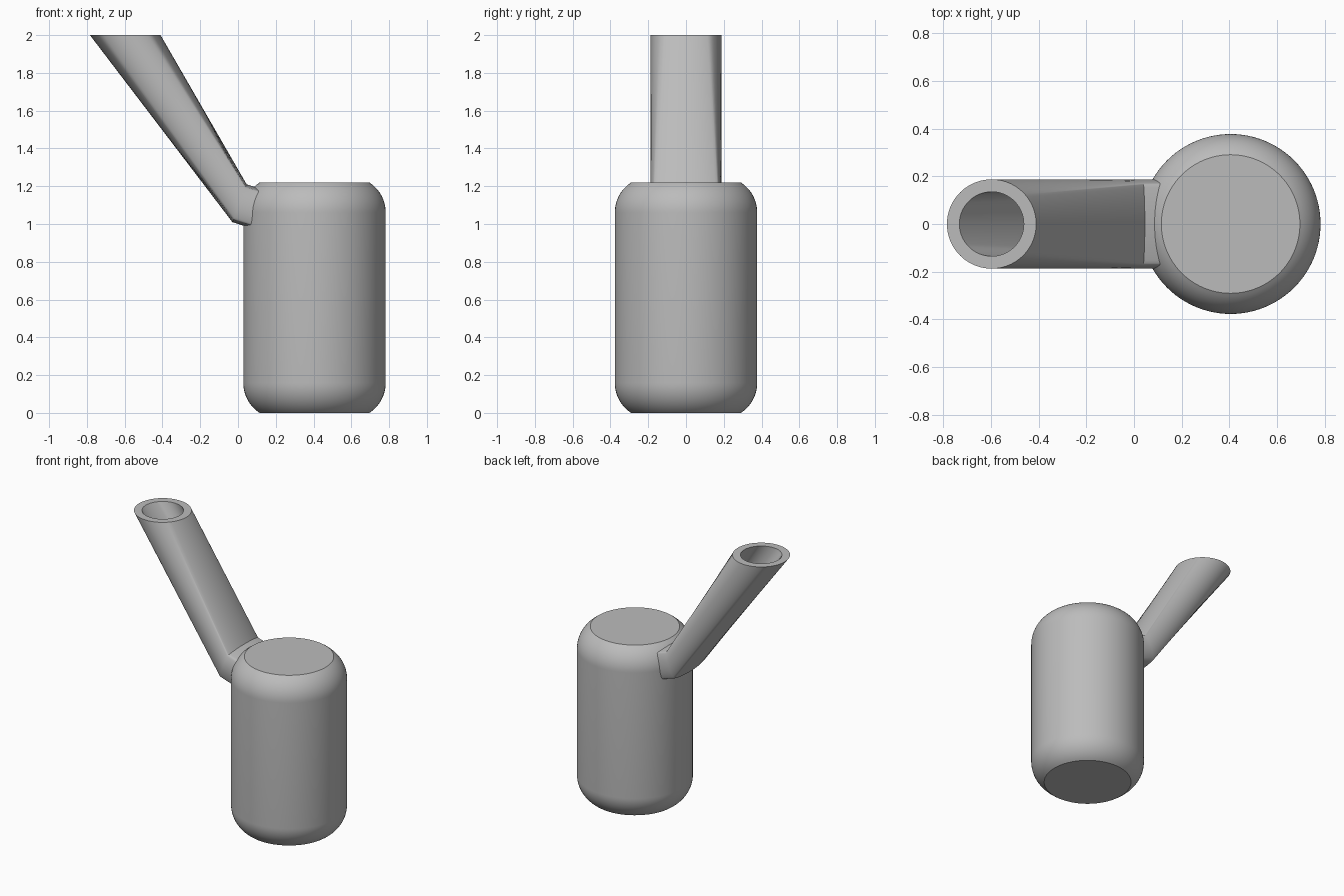
import bpy, bmesh, math
from mathutils import Vector

cube = bpy.data.objects.get("Cube")
if cube:
    bpy.data.objects.remove(cube, do_unlink=True)

grey = bpy.data.materials.new("plain_grey")
grey.use_nodes = True
colour = (0.5, 0.5, 0.5, 1)
grey.diffuse_color = colour
grey.node_tree.nodes["Principled BSDF"].inputs["Base Color"].default_value = colour

SIDES = 96


def loft(name, rings):
    """Skin closed rings of points in order and cap both ends."""
    bm = bmesh.new()
    loops = [[bm.verts.new(p) for p in ring] for ring in rings]
    for a, b in zip(loops, loops[1:]):
        for i in range(SIDES):
            j = (i + 1) % SIDES
            bm.faces.new((a[i], a[j], b[j], b[i]))
    bm.faces.new(loops[0][::-1])
    bm.faces.new(loops[-1])
    bmesh.ops.recalc_face_normals(bm, faces=bm.faces)
    mesh = bpy.data.meshes.new(name)
    bm.to_mesh(mesh)
    bm.free()
    mesh.materials.append(grey)
    obj = bpy.data.objects.new(name, mesh)
    bpy.context.collection.objects.link(obj)
    bpy.ops.object.select_all(action="DESELECT")
    obj.select_set(True)
    bpy.context.view_layer.objects.active = obj
    bpy.ops.object.shade_smooth_by_angle(angle=math.radians(30))
    return obj


def ring(centre, up, half_y, half_up, corner=None):
    """Ellipse, or rounded rectangle when a corner radius is given."""
    centre, up = Vector(centre), Vector(up).normalized()
    points = []
    for i in range(SIDES):
        t = math.tau * i / SIDES
        c, s = math.cos(t), math.sin(t)
        if corner:
            spread = lambda k: max(-1, min(1, 1.5 * k))
            y = corner * c + (half_y - corner) * spread(c)
            h = corner * s + (half_up - corner) * spread(s)
        else:
            y, h = half_y * c, half_up * s
        points.append(centre + Vector((0, y, 0)) + up * h)
    return points


# Body: cylinder with rounded shoulders that stop at flat ends
RADIUS, HEIGHT, FILLET, SWEEP, STEPS = 0.377, 1.22, 0.19, math.radians(57), 12
arc = [(RADIUS - FILLET * (1 - math.cos(SWEEP * k / STEPS)),
        FILLET * (math.sin(SWEEP) - math.sin(SWEEP * k / STEPS)))
       for k in range(STEPS, -1, -1)]
profile = arc + [(r, HEIGHT - z) for r, z in reversed(arc)]
loft("body", [ring((0.405, 0, z), (1, 0, 0), r, r) for r, z in profile])

# Spout: neck inside the body, bend, slanted tube to a level rim, then the bore
bend, slant = Vector((0.008, 0, 1.11)), (0.075, 0, 0.2)
mouth, level = (-0.597, 0, 2), (1, 0, 0)
loft("spout", [
    ring(bend + Vector((0.22, 0, -0.07)), slant, 0.187, 0.107, 0.06),
    ring(bend, slant, 0.187, 0.107, 0.06),
    ring(mouth, level, 0.187, 0.187),
    ring(mouth, level, 0.135, 0.135),
    ring(bend, slant, 0.135, 0.06, 0.04),
])
